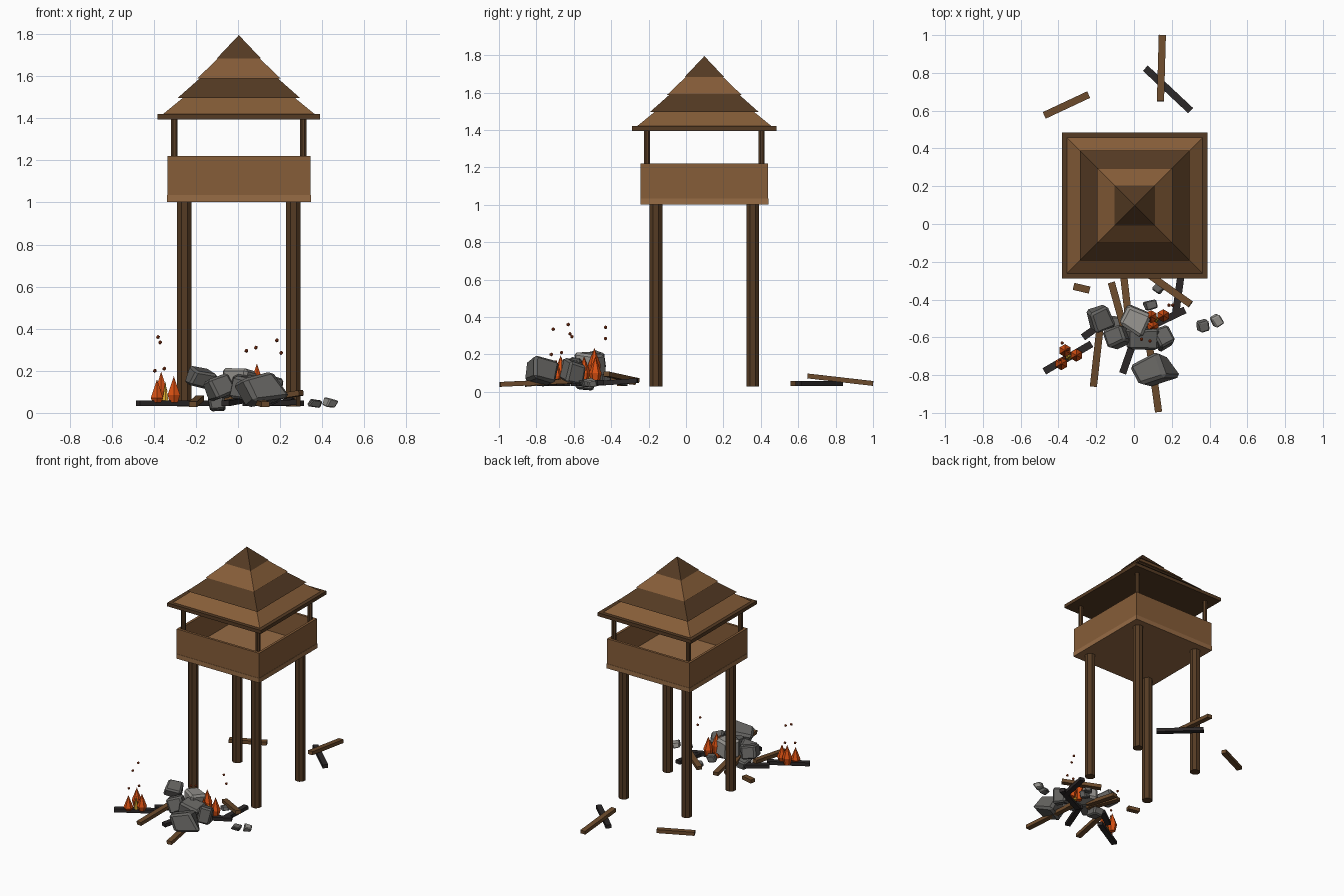
import bpy, bmesh, random
from math import pi
from mathutils import Vector, Matrix, Euler

random.seed(4)
cube = bpy.data.objects.get("Cube")
if cube:
    bpy.data.objects.remove(cube)


def material(name, r, g, b):
    m = bpy.data.materials.new(name)
    m.use_nodes = True
    m.diffuse_color = (r, g, b, 1)
    node = next(n for n in m.node_tree.nodes if n.type == 'BSDF_PRINCIPLED')
    node.inputs["Base Color"].default_value = (r, g, b, 1)
    node.inputs["Roughness"].default_value = 0.9
    return m


LIGHT = material("light wood", .24, .11, .04)
DARK = material("dark wood", .09, .043, .017)
FLOOR = material("floor wood", .31, .15, .06)
PLANK = material("plank wood", .15, .07, .025)
CHAR = material("charred wood", .025, .021, .021)
PALE = material("pale stone", .30, .29, .27)
GREY = material("grey stone", .13, .127, .12)
FLAME = material("orange flame", .70, .08, .006)
YELLOW = material("yellow flame", .75, .42, .03)
EMBER = material("ember", .36, .05, .01)


def finish(bm, name, mat):
    bmesh.ops.recalc_face_normals(bm, faces=bm.faces)
    me = bpy.data.meshes.new(name)
    bm.to_mesh(me)
    bm.free()
    me.materials.append(mat)
    ob = bpy.data.objects.new(name, me)
    bpy.context.collection.objects.link(ob)
    return ob


def box(name, loc, size, mat):
    bm = bmesh.new()
    bmesh.ops.create_cube(bm, size=1, matrix=Matrix.Translation(loc) @ Matrix.Diagonal((*size, 1)))
    return finish(bm, name, mat)


def cone(name, x, y, z0, z1, r0, r1, sides, mat, turn=0):
    bm = bmesh.new()
    place = Matrix.Translation((x, y, (z0 + z1) / 2)) @ Matrix.Rotation(turn, 4, 'Z')
    bmesh.ops.create_cone(bm, cap_ends=True, segments=sides, radius1=r0, radius2=r1,
                          depth=z1 - z0, matrix=place)
    return finish(bm, name, mat)


def plank(name, a, b, mat, width=.038, thick=.026):
    a, b = Vector(a), Vector(b)
    d = b - a
    place = Matrix.Translation((a + b) / 2) @ d.to_track_quat('X', 'Z').to_matrix().to_4x4()
    bm = bmesh.new()
    bmesh.ops.create_cube(bm, size=1, matrix=place @ Matrix.Diagonal((d.length, width, thick, 1)))
    return finish(bm, name, mat)


def rock(name, loc, size, mat):
    bm = bmesh.new()
    bmesh.ops.create_cube(bm, size=1)
    for v in bm.verts:
        v.co += Vector([random.uniform(-.1, .1) for _ in range(3)])
    bmesh.ops.bevel(bm, geom=bm.edges[:], offset=.12, segments=1, affect='EDGES')
    spin = Euler((random.uniform(-.3, .3), random.uniform(-.3, .3), random.uniform(0, pi)))
    bm.transform(Matrix.Translation(loc) @ Matrix.Diagonal((*size, 1)) @ spin.to_matrix().to_4x4())
    return finish(bm, name, mat)


# Tower: legs, platform, parapet and upper posts
CX, CY = .004, .098
for sx, side in ((-1, "right"), (1, "left")):
    for sy, end in ((-1, "front"), (1, "back")):
        cone(f"{end}_{side}_leg", CX + sx * .259, CY + sy * .259, .03, 1.01, .037, .037, 8, DARK, pi / 8)
        cone(f"{end}_{side}_roof_post", CX + sx * .306, CY + sy * .306, 1.03, 1.4, .017, .017, 8, DARK, pi / 8)
box("platform_floor", (CX, CY, 1.018), (.684, .684, .034), FLOOR)
for s, end, side in ((-1, "front", "right"), (1, "back", "left")):
    box(end + "_parapet", (CX, CY + s * .331, 1.127), (.68, .018, .188), LIGHT)
    box(side + "_parapet", (CX + s * .331, CY, 1.127), (.018, .644, .188), LIGHT)

# Roof: flat eave and four overlapping pyramid tiers
box("roof_eave", (CX, CY, 1.408), (.772, .772, .026), DARK)
tiers = [(.36, .262, 1.42, 1.5), (.29, .185, 1.497, 1.59),
         (.199, .098, 1.588, 1.685), (.106, 0, 1.683, 1.795)]
for i, (low, top, z0, z1) in enumerate(tiers):
    cone(f"roof_tier_{i + 1}", CX, CY, z0, z1, low * 2 ** .5, top * 2 ** .5, 4,
         DARK if i % 2 else LIGHT, pi / 4)

# Fallen planks
planks = [
    ((.15, 1.0, .045), (.14, .65, .085)), ((-.475, .575, .045), (-.24, .685, .045)),
    ((-.32, -.33, .045), (-.235, -.35, .045)), ((-.12, -.31, .06), (-.05, -.56, .075)),
    ((-.055, -.27, .05), (-.025, -.53, .08)), ((.075, -.265, .06), (.30, -.425, .095)),
    ((-.18, -.55, .07), (-.215, -.86, .04)), ((.07, -.56, .06), (.13, -.995, .04)),
]
for i, (a, b) in enumerate(planks):
    plank(f"fallen_plank_{i + 1}", a, b, PLANK)
charred = [
    ((.06, .825, .045), (.3, .6, .045)), ((.25, -.26, .06), (.22, -.48, .045)),
    ((.27, -.455, .05), (.03, -.57, .045)), ((-.475, -.78, .045), (-.225, -.635, .045)),
    ((-.06, -.79, .045), (.02, -.56, .06)), ((-.27, -.6, .045), (-.13, -.5, .045)),
]
for i, (a, b) in enumerate(charred):
    plank(f"charred_plank_{i + 1}", a, b, CHAR)

# Rubble heap
rocks = [
    ((-.18, -.5, .165), (.105, .11, .08), GREY), ((.005, -.51, .145), (.13, .13, .12), PALE),
    ((.04, -.61, .12), (.15, .1, .11), GREY), ((.10, -.775, .11), (.17, .14, .12), GREY),
    ((.155, -.6, .11), (.09, .1, .1), GREY), ((.365, -.54, .045), (.055, .055, .035), GREY),
    ((.44, -.51, .048), (.055, .055, .04), PALE), ((.09, -.43, .07), (.06, .05, .05), GREY),
    ((-.1, -.54, .043), (.08, .09, .066), GREY), ((-.09, -.6, .12), (.11, .1, .1), GREY),
    ((.13, -.34, .05), (.05, .05, .03), GREY),
]
for i, (loc, size, mat) in enumerate(rocks):
    rock(f"rubble_rock_{i + 1}", loc, size, mat)

# Fires: clustered flames, a yellow core and drifting embers
flames = [(-.365, -.67, .195), (-.305, -.695, .175), (-.385, -.74, .16),
          (.09, -.49, .235), (.155, -.485, .19), (.10, -.545, .19)]
for i, (x, y, top) in enumerate(flames):
    cone(f"flame_{i + 1}", x, y, .05, top - .09, .022, .034, 6, FLAME)
    cone(f"flame_tip_{i + 1}", x, y, top - .09, top, .034, 0, 6, FLAME)
for i, (x, y) in enumerate(((-.345, -.705), (.115, -.505))):
    cone(f"flame_core_{i + 1}", x, y, .05, .15, .018, 0, 6, YELLOW)
embers = [(-.38, -.63, .36), (-.37, -.71, .335), (-.395, -.72, .2), (-.35, -.665, .21),
          (.04, -.61, .295), (.085, -.62, .31), (.185, -.43, .345), (.205, -.43, .285)]
for i, p in enumerate(embers):
    bm = bmesh.new()
    bmesh.ops.create_icosphere(bm, subdivisions=1, radius=.01, matrix=Matrix.Translation(p))
    finish(bm, f"ember_{i + 1}", EMBER)
